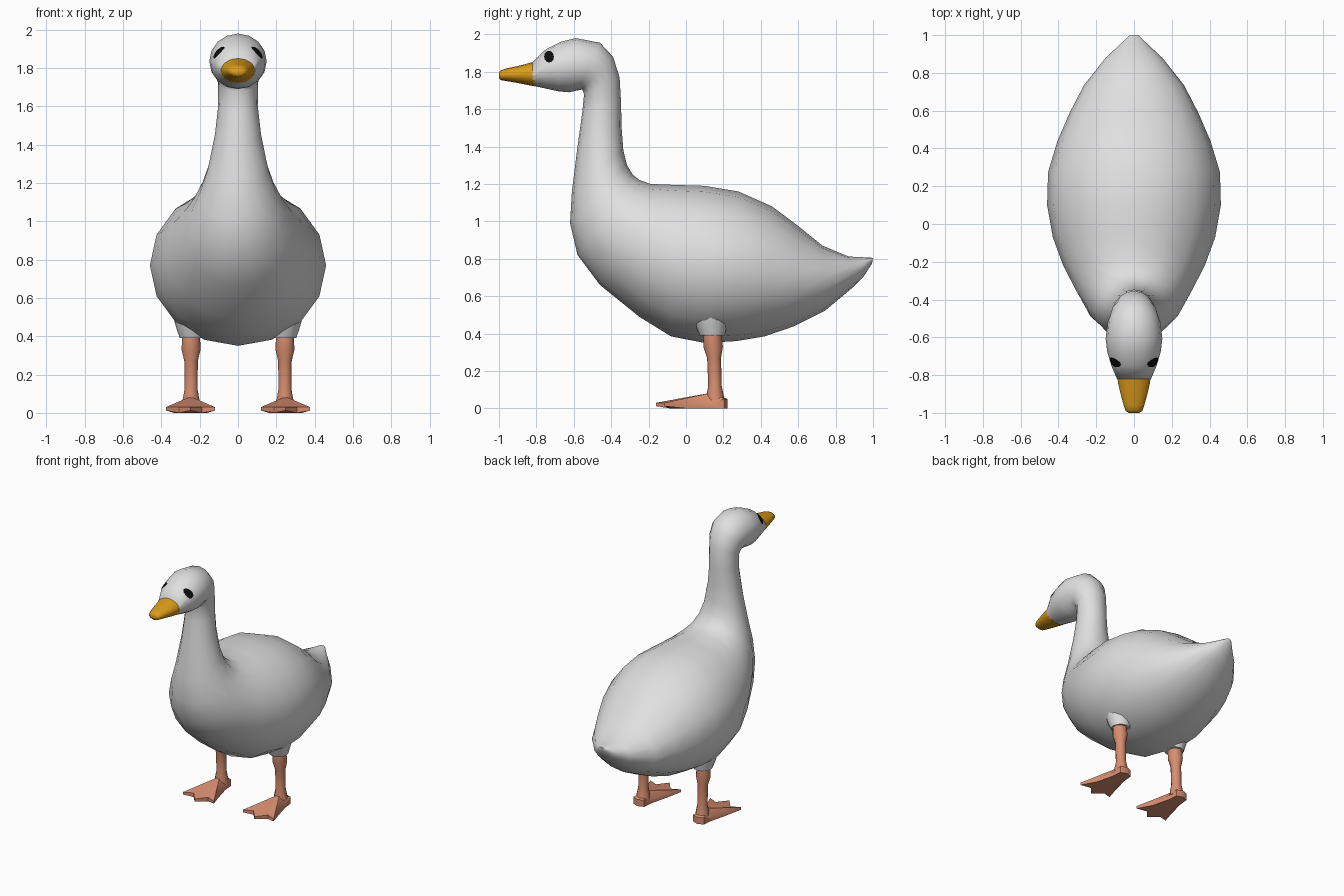
import bpy, bmesh, math
from mathutils import Vector
from mathutils.bvhtree import BVHTree

if "Cube" in bpy.data.objects:
    bpy.data.objects.remove(bpy.data.objects["Cube"])


def material(name, rgb):
    m = bpy.data.materials.new(name)
    m.diffuse_color = (*rgb, 1)
    m.use_nodes = True
    m.node_tree.nodes["Principled BSDF"].inputs["Base Color"].default_value = m.diffuse_color
    return m


WHITE = material("feather white", (0.74, 0.74, 0.74))
YELLOW = material("beak yellow", (0.72, 0.33, 0.01))
PINK = material("leg orange pink", (0.68, 0.27, 0.16))
BLACK = material("eye black", (0.004, 0.004, 0.004))


def finish(bm, name, mat, angle=60, recalc=True):
    if recalc:
        bmesh.ops.recalc_face_normals(bm, faces=bm.faces)
    mesh = bpy.data.meshes.new(name)
    bm.to_mesh(mesh)
    bm.free()
    obj = bpy.data.objects.new(name, mesh)
    bpy.context.collection.objects.link(obj)
    mesh.materials.append(mat)
    bpy.ops.object.select_all(action='DESELECT')
    obj.select_set(True)
    bpy.context.view_layer.objects.active = obj
    bpy.ops.object.shade_smooth_by_angle(angle=math.radians(angle))
    return obj


def loft(name, rings, mat, sides=16, x=0.0):
    """Skin oval rings given as (top y, top z, bottom y, bottom z, half width)."""
    bm = bmesh.new()
    loops = []
    for ty, tz, by, bz, w in rings:
        t, b = Vector((x, ty, tz)), Vector((x, by, bz))
        mid, up = (t + b) / 2, (t - b) / 2
        loop = []
        for i in range(sides):
            a = 2 * math.pi * i / sides
            loop.append(bm.verts.new(mid + up * math.cos(a) + Vector((w * math.sin(a), 0, 0))))
        loops.append(loop)
    for p, q in zip(loops, loops[1:]):
        for i in range(sides):
            j = (i + 1) % sides
            bm.faces.new((p[i], p[j], q[j], q[i]))
    bm.faces.new(loops[0])
    bm.faces.new(loops[-1])
    return finish(bm, name, mat)


# Body, neck and head: one skin from tail tip to beak root
body = loft("body", [
    (1.00, 0.805, 0.995, 0.775, 0.025),
    (0.95, 0.808, 0.95, 0.705, 0.075),
    (0.87, 0.812, 0.89, 0.645, 0.15),
    (0.73, 0.87, 0.74, 0.52, 0.265),
    (0.60, 0.975, 0.58, 0.44, 0.34),
    (0.46, 1.08, 0.42, 0.385, 0.405),
    (0.28, 1.16, 0.27, 0.36, 0.455),
    (0.10, 1.19, 0.10, 0.35, 0.46),
    (-0.06, 1.195, -0.08, 0.385, 0.43),
    (-0.19, 1.20, -0.25, 0.49, 0.375),
    (-0.25, 1.222, -0.46, 0.66, 0.305),
    (-0.285, 1.25, -0.58, 0.82, 0.25),
    (-0.315, 1.30, -0.62, 0.99, 0.2),
    (-0.335, 1.38, -0.61, 1.16, 0.158),
    (-0.345, 1.51, -0.58, 1.40, 0.12),
    (-0.347, 1.63, -0.555, 1.58, 0.103),
    (-0.355, 1.77, -0.545, 1.68, 0.105),
    (-0.39, 1.88, -0.555, 1.705, 0.122),
    (-0.46, 1.955, -0.58, 1.70, 0.14),
    (-0.59, 1.98, -0.625, 1.69, 0.15),
    (-0.67, 1.96, -0.68, 1.695, 0.142),
    (-0.75, 1.92, -0.75, 1.71, 0.12),
    (-0.82, 1.852, -0.82, 1.726, 0.09),
], WHITE)

# Beak
loft("beak", [
    (-0.80, 1.855, -0.81, 1.722, 0.091),
    (-0.84, 1.846, -0.84, 1.728, 0.087),
    (-0.90, 1.83, -0.90, 1.74, 0.073),
    (-0.96, 1.818, -0.96, 1.75, 0.056),
    (-0.99, 1.808, -0.99, 1.755, 0.045),
    (-1.00, 1.795, -1.00, 1.765, 0.028),
], YELLOW, 14)

# Eyes: thin discs draped over the head
bm = bmesh.new()
bm.from_mesh(body.data)
tree = BVHTree.FromBMesh(bm)
bm.free()


def eye(side, name):
    bm = bmesh.new()

    def drape(r, a):
        p = Vector((side, -0.73 + r * 0.85 * math.cos(a), 1.878 + r * math.sin(a)))
        hit, normal, _, _ = tree.ray_cast(p, Vector((-side, 0, 0)))
        return bm.verts.new(hit + normal * 0.005)

    n = 12
    center = drape(0, 0)
    inner, outer = [[drape(r, 2 * math.pi * i / n) for i in range(n)] for r in (0.016, 0.03)]
    for i in range(n):
        j = (i + 1) % n
        for face in ((center, inner[i], inner[j]), (inner[i], outer[i], outer[j], inner[j])):
            bm.faces.new(face if side > 0 else face[::-1])
    finish(bm, name, BLACK, recalc=False)


def foot(cx, name):
    """Webbed foot: flat sole, low rim and a top rising to the ankle."""
    half = [(0.045, 0.205), (0.052, 0.13), (0.085, 0.0), (0.128, -0.115), (0.06, -0.085)]
    outline = [(0, 0.222)] + half + [(0, -0.16)] + [(-x, y) for x, y in half[::-1]]
    bm = bmesh.new()
    lift = lambda y: 0.012 if y < -0.1 else 0.0
    low = [bm.verts.new((cx + x, y, lift(y))) for x, y in outline]
    rim = [bm.verts.new((cx + x, y, 0.05 if y > 0.15 else 0.03)) for x, y in outline]
    ankle = bm.verts.new((cx, 0.14, 0.085))
    sole = bm.verts.new((cx, 0.1, 0))
    n = len(outline)
    for i in range(n):
        j = (i + 1) % n
        bm.faces.new((low[i], low[j], rim[j], rim[i]))
        bm.faces.new((rim[i], rim[j], ankle))
        bm.faces.new((low[j], low[i], sole))
    finish(bm, name, PINK, 45)


def column(name, cx, levels, mat, sides):
    """Upright lofted tube from (z, y centre, radius) levels."""
    loft(name, [(y + r, z, y - r, z, r) for z, y, r in levels], mat, sides, cx)


for s, label in ((1, "right"), (-1, "left")):
    eye(s, label + "_eye")
    # Feathered thigh, merging into the belly
    column(label + "_thigh", s * 0.238, [
        (0.60, 0.13, 0.12), (0.50, 0.13, 0.10), (0.44, 0.135, 0.083),
        (0.39, 0.14, 0.066)], WHITE, 12)
    # Leg with a knob below the thigh
    column(label + "_leg", s * 0.245, [
        (0.43, 0.142, 0.05), (0.38, 0.142, 0.05), (0.33, 0.145, 0.052),
        (0.27, 0.15, 0.037), (0.12, 0.155, 0.036), (0.07, 0.155, 0.046),
        (0.03, 0.16, 0.05)], PINK, 10)
    foot(s * 0.248, label + "_foot")
